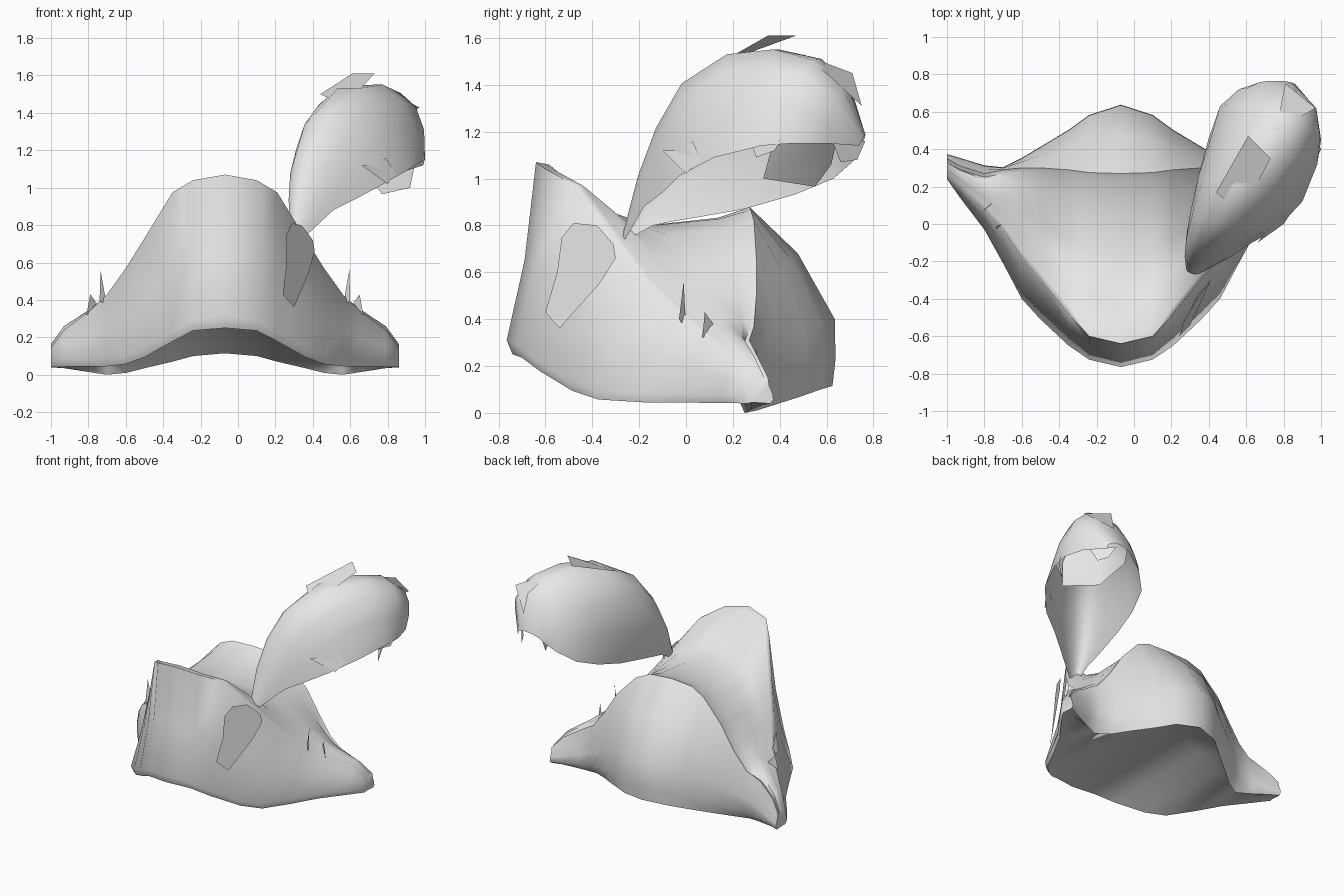
import bpy, bmesh, math
from mathutils import Vector

grey = bpy.data.materials.new("light_grey")
grey.diffuse_color = (0.8, 0.8, 0.8, 1)


def add_mesh(name, verts, faces, loc=(0, 0, 0), mirror=False, smooth=True, fix=True):
    mesh = bpy.data.meshes.new(name)
    mesh.from_pydata([tuple(v) for v in verts], [], faces)
    if fix:
        bm = bmesh.new()
        bm.from_mesh(mesh)
        bmesh.ops.recalc_face_normals(bm, faces=bm.faces)
        bm.to_mesh(mesh)
        bm.free()
    mesh.materials.append(grey)
    ob = bpy.data.objects.new(name, mesh)
    bpy.context.collection.objects.link(ob)
    ob.location = loc
    bpy.context.view_layer.objects.active = ob
    ob.select_set(True)
    if mirror:
        m = ob.modifiers.new("mirror", 'MIRROR')
        m.use_clip = True
        m.merge_threshold = 0.001
        bpy.ops.object.modifier_apply(modifier=m.name)
    if smooth:
        bpy.ops.object.shade_smooth_by_angle(angle=math.radians(55))
    ob.select_set(False)
    return ob


def lerp(a, b, t):
    return (a[0] + (b[0] - a[0]) * t, a[1] + (b[1] - a[1]) * t)


def loft(rings, closed=True, cap_end=False):
    n = len(rings[0])
    verts = [p for r in rings for p in r]
    faces = []
    for i in range(len(rings) - 1):
        for j in range(n if closed else n - 1):
            k = (j + 1) % n
            faces.append((i * n + j, i * n + k, (i + 1) * n + k, (i + 1) * n + j))
    if cap_end:
        faces.append(tuple(range((len(rings) - 1) * n, len(rings) * n)))
    return verts, faces


# Hat: half width | front foot y,z | front ridge y,z | crown z | back ridge y,z | back bulge y,z | back foot y,z
stations = [
    (0.00, -.765, .31, -.64, 1.07, .80, .26, .88, .635, .40, .625, .115),
    (0.17, -.725, .29, -.60, 1.04, .80, .265, .87, .58, .38, .575, .10),
    (0.28, -.65, .23, -.48, .975, .76, .28, .82, .50, .34, .49, .07),
    (0.43, -.51, .14, -.30, .73, .64, .29, .66, .41, .28, .38, .035),
    (0.53, -.40, .10, -.18, .57, .53, .29, .50, .35, .22, .30, .01),
    (0.63, -.21, .085, -.03, .43, .42, .28, .37, .30, .17, .25, .0),
    (0.73, -.03, .08, .08, .335, .345, .26, .31, .31, .13, .28, .015),
    (0.86, .14, .075, .20, .24, .26, .30, .23, .35, .10, .33, .035),
    (0.93, .24, .07, .26, .145, .165, .34, .15, .37, .08, .36, .04),
]
rings = []
for u, fy, fz, ry, rz, cz, by, bz, my, mz, oy, oz in stations:
    t = 1 - u / 0.93                       # folds thin out toward the tips
    foot, ridge, back, bulge = (fy, fz), (ry, rz), (by, bz), (my, mz)
    wall = lerp(foot, ridge, .45)
    foot_in = (fy + .025, fz - .03 - .03 * t)
    inner = (ry + .015 + .04 * t, rz - .01 * t)
    prof = [foot_in, foot, (wall[0] + .02 * min(1, 3 * t), wall[1]), ridge, inner,
            (lerp(inner, back, .25)[0], lerp(inner, (0, cz), .72)[1]),
            (lerp(inner, back, .5)[0], cz),
            (lerp(inner, back, .85)[0], lerp((0, cz), back, .4)[1]),
            (by - .01, bz - .01), (by + .01, bz),
            (lerp(back, bulge, .5)[0] + .03 * t, lerp(back, bulge, .5)[1] + .04 * t),
            bulge, (my + .003, mz * .4 + oz * .6), (oy, oz),
            (min(oy - .02, .28), max(oz + .005, foot_in[1]))]      # base rises ahead of the back rim
    rings.append([(u, y, z) for y, z in prof])
add_mesh("hat", *loft(rings, cap_end=True), loc=(-.07, 0, 0), mirror=True)

# Plume: open arched sheet given by spine, left edge and right edge
plume = [
    ((.30, -.27, .76), (.29, -.25, .74), (.36, -.26, .74)),
    ((.32, -.20, 1.01), (.30, -.14, .80), (.51, -.18, .88)),
    ((.36, -.12, 1.22), (.31, -.04, .82), (.63, -.10, .94)),
    ((.43, .00, 1.41), (.33, .08, .84), (.76, -.03, 1.01)),
    ((.53, .20, 1.53), (.36, .25, .87), (.90, .12, 1.09)),
    ((.66, .40, 1.55), (.40, .46, .93), (.98, .32, 1.14)),
    ((.77, .58, 1.51), (.46, .63, 1.00), (1.0, .45, 1.15)),
    ((.84, .69, 1.40), (.56, .72, 1.08), (.96, .60, 1.15)),
    ((.78, .765, 1.19), (.65, .75, 1.14), (.86, .74, 1.14)),
]
rings = []
for top, left, right in plume:
    top, left, right = Vector(top), Vector(left), Vector(right)
    mid = (left + right) / 2
    rings.append([mid + (right - mid) * math.cos(a) + (top - mid) * math.sin(a)
                  for a in [math.pi * k / 8 for k in range(9)]])
add_mesh("plume", *loft(rings, closed=False))

# Inner layer of the plume, hanging down at the tip
inner_rows = [
    [(.60, .50, 1.44), (.74, .46, 1.47), (.87, .40, 1.42)],
    [(.58, .62, 1.28), (.80, .60, 1.33), (.94, .42, 1.30)],
    [(.62, .64, 1.15), (.80, .60, 1.16), (.95, .37, 1.15)],
    [(.70, .62, 1.06), (.77, .55, .965), (.92, .33, 1.00)],
]
add_mesh("plume_inner_layer", *loft(inner_rows, closed=False))


# Flat ragged pieces
def plate(name, pts, mirror=False, loc=(0, 0, 0)):
    add_mesh(name, pts, [tuple(range(len(pts)))], loc=loc, mirror=mirror, smooth=False, fix=False)


plate("top_barb", [(.44, .17, 1.50), (.57, .05, 1.44), (.73, .35, 1.61), (.61, .47, 1.61)])
plate("back_barb", [(.76, .50, 1.53), (.97, .62, 1.43), (.81, .75, 1.31), (.80, .71, 1.45)])
plate("side_barb", [(.92, .26, 1.20), (.90, .30, 1.09), (.99, .38, 1.12), (1.0, .40, 1.16), (.97, .46, 1.28)])
plate("tip_barb", [(.92, .62, 1.17), (.88, .66, 1.07), (.84, .73, 1.08), (.80, .765, 1.16)])
plate("lower_barb", [(.80, .0, 1.02), (.66, -.1, 1.12), (.72, -.02, 1.12), (.79, .03, 1.16), (.84, .06, 1.08)])

# Leaf lying on the front right wall
plate("leaf", [(.26, -.53, .75), (.29, -.48, .81), (.34, -.38, .80), (.40, -.31, .72), (.41, -.30, .66),
               (.38, -.37, .55), (.30, -.54, .36), (.24, -.60, .43), (.26, -.55, .60)])

# Small upright spikes near both tips
plate("tall_spikes", [(.67, -.03, .40), (.63, .0, .36), (.665, -.01, .56)], True, (-.07, 0, 0))
plate("short_spikes", [(.74, .07, .32), (.72, .08, .43), (.67, .13, .36)], True, (-.07, 0, 0))
